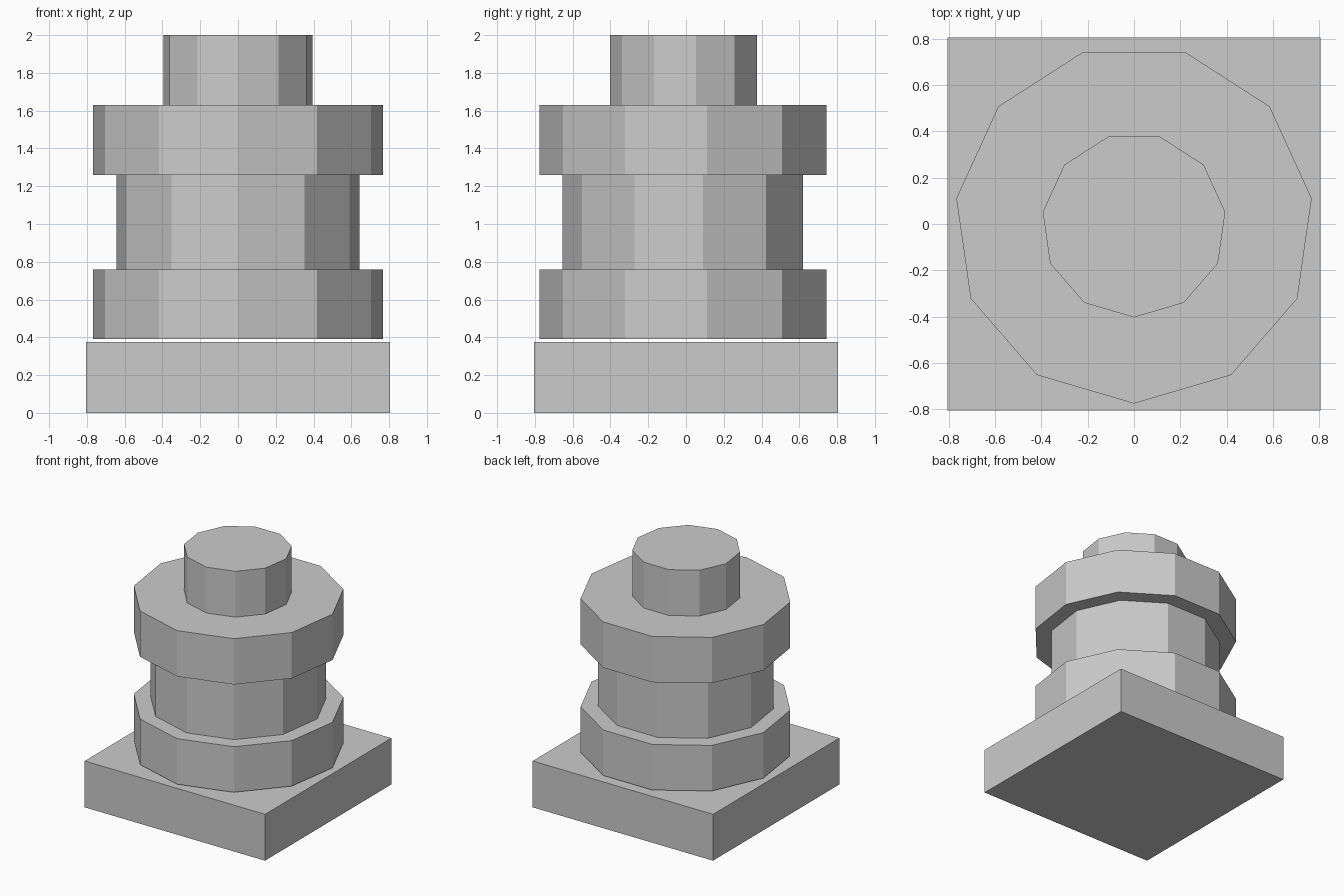
import bpy
from math import pi

if "Cube" in bpy.data.objects:
    bpy.data.objects.remove(bpy.data.objects["Cube"])


def drum(name, radius, z0, z1, y=0.0):
    # Eleven-sided drum with one corner pointing to the front
    bpy.ops.mesh.primitive_cylinder_add(
        vertices=11, radius=radius, depth=z1 - z0,
        location=(0, y, (z0 + z1) / 2), rotation=(0, 0, pi))
    bpy.context.object.name = name


# Square base plate
bpy.ops.mesh.primitive_cube_add(size=1, location=(0, 0, 0.187))
base = bpy.context.object
base.name = "base_plate"
base.scale = (1.61, 1.61, 0.374)

# Stacked drums, with a thin gap above the plate
drum("lower_drum", 0.775, 0.39, 0.758)
drum("middle_drum", 0.65, 0.758, 1.26, -0.003)
drum("upper_drum", 0.775, 1.26, 1.63)
drum("top_knob", 0.398, 1.63, 2.0, -0.005)
